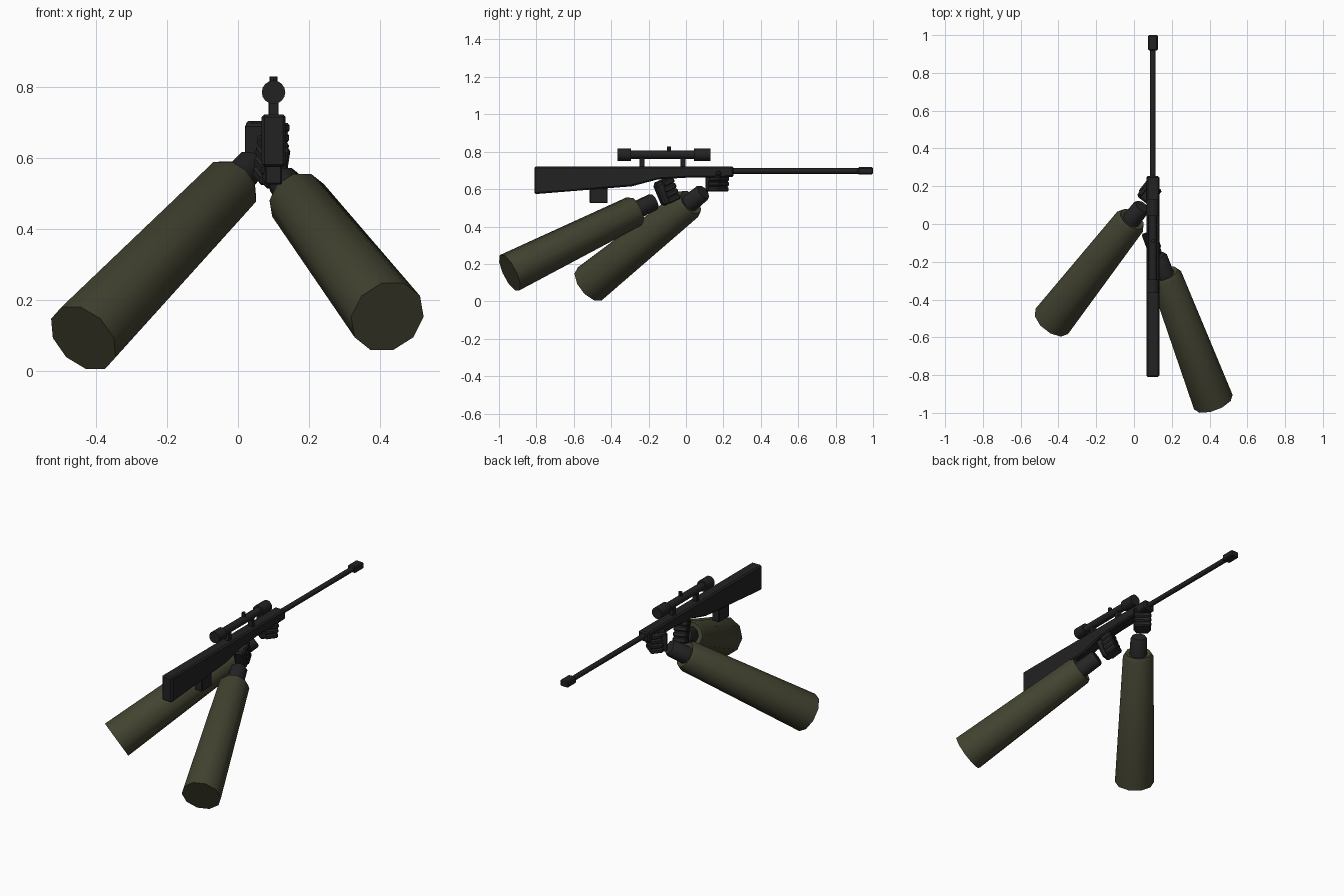
import bpy, bmesh, math
from mathutils import Vector, Matrix

if "Cube" in bpy.data.objects:
    bpy.data.objects.remove(bpy.data.objects["Cube"])

RX = 0.1  # rifle centre line


def material(name, rgb):
    m = bpy.data.materials.new(name)
    m.diffuse_color = (*rgb, 1)
    m.use_nodes = True
    m.node_tree.nodes["Principled BSDF"].inputs["Base Color"].default_value = m.diffuse_color
    return m


GUN = material("gun black", (0.016, 0.016, 0.017))
GLOVE = material("glove black", (0.018, 0.018, 0.019))
OLIVE = material("olive cloth", (0.056, 0.056, 0.031))


def finish(name, bm, mat, bevel=0.0, smooth=False, matrix=None):
    if matrix:
        bm.transform(matrix)
    bmesh.ops.recalc_face_normals(bm, faces=bm.faces)
    me = bpy.data.meshes.new(name)
    bm.to_mesh(me)
    bm.free()
    ob = bpy.data.objects.new(name, me)
    bpy.context.collection.objects.link(ob)
    me.materials.append(mat)
    if bevel:
        mod = ob.modifiers.new("bevel", 'BEVEL')
        mod.width = bevel
        mod.segments = 1
    if smooth:
        bpy.ops.object.select_all(action='DESELECT')
        bpy.context.view_layer.objects.active = ob
        ob.select_set(True)
        bpy.ops.object.shade_smooth_by_angle(angle=math.radians(40))
    return ob


def box(name, centre, size, mat, bevel=0.004, matrix=None):
    bm = bmesh.new()
    bmesh.ops.create_cube(bm, size=1)
    bm.transform(Matrix.Translation(centre) @ Matrix.Diagonal((*size, 1)))
    return finish(name, bm, mat, bevel, matrix=matrix)


def lathe(name, start, end, profile, mat, sides):
    """Rings of (distance, radius) along the line start -> end, capped."""
    axis = Vector(end) - Vector(start)
    bm = bmesh.new()
    rings = [[bm.verts.new((r * math.cos(2 * math.pi * i / sides),
                            r * math.sin(2 * math.pi * i / sides), d))
              for i in range(sides)] for d, r in profile]
    for a, b in zip(rings, rings[1:]):
        for i in range(sides):
            j = (i + 1) % sides
            bm.faces.new((a[i], a[j], b[j], b[i]))
    bm.faces.new(rings[0])
    bm.faces.new(rings[-1])
    m = Matrix.Translation(start) @ axis.to_track_quat('Z', 'Y').to_matrix().to_4x4()
    return finish(name, bm, mat, smooth=True, matrix=m)


# Stock: side profile extruded across x
bm = bmesh.new()
outline = [(-0.81, 0.722), (-0.81, 0.573), (-0.29, 0.615), (-0.15, 0.652),
           (0.0, 0.661), (0.255, 0.664), (0.255, 0.722)]
face = bm.faces.new([bm.verts.new((RX - 0.034, y, z)) for y, z in outline])
ext = bmesh.ops.extrude_face_region(bm, geom=[face])
bmesh.ops.translate(bm, vec=(0.068, 0, 0),
                    verts=[v for v in ext["geom"] if isinstance(v, bmesh.types.BMVert)])
finish("stock", bm, GUN, bevel=0.008)

# Barrel, muzzle and magazine
lathe("barrel", (RX, 0.24, 0.697), (RX, 0.95, 0.697), [(0, 0.015), (0.71, 0.015)], GUN, 12)
box("muzzle", (RX, 0.959, 0.698), (0.052, 0.082, 0.038), GUN, 0.006)
box("magazine", (RX, -0.467, 0.565), (0.048, 0.096, 0.08), GUN)

# Scope with flared ends, turret and two mounts
lathe("scope", (RX, -0.365, 0.784), (RX, 0.13, 0.784),
      [(0, 0.033), (0.072, 0.033), (0.072, 0.022), (0.408, 0.022),
       (0.408, 0.033), (0.495, 0.033)], GUN, 16)
lathe("scope_turret", (RX, -0.09, 0.78), (RX, -0.09, 0.83), [(0, 0.011), (0.048, 0.011)], GUN, 8)
for i, y in enumerate((-0.235, -0.017)):
    box(f"scope_mount_{i}", (RX, y, 0.745), (0.028, 0.026, 0.06), GUN, 0.002)


# Arms: tapered sleeve with a hemmed cuff, then the wrist
def arm(side, elbow, cuff, wrist_length):
    a, b = Vector(elbow), Vector(cuff)
    n = (b - a).length
    lathe(side + "_sleeve", a, b,
          [(0, 0.109), (n - 0.012, 0.086), (n + 0.008, 0.074), (n, 0.055)], OLIVE, 10)
    lathe(side + "_wrist", a, b,
          [(n - 0.06, 0.05), (n + wrist_length - 0.01, 0.047), (n + wrist_length, 0.04)], GLOVE, 10)


arm("right", (0.42, -0.943, 0.153), (0.165, -0.27, 0.485), 0.12)
arm("left", (-0.435, -0.515, 0.093), (-0.015, 0.02, 0.525), 0.11)


# Fists: palm block wrapped by four stacked fingers and a thumb
def fist(side, centre, yaw, pitch, size, thumb_x):
    w, d, h = size
    m = (Matrix.Translation(centre) @ Matrix.Rotation(math.radians(yaw), 4, 'Z')
         @ Matrix.Rotation(math.radians(pitch), 4, 'X'))
    box(side + "_palm", (0, -0.012, 0), (w * 0.9, d - 0.024, h), GLOVE, 0.01, m)
    for i in range(4):
        length = d * (0.72 - 0.03 * abs(i - 1))
        box(f"{side}_finger_{i}", (0, d / 2 - length / 2 - 0.004 * (3 - i) * 0.5, h * ((i + 0.5) / 4 - 0.5)),
            (w + 0.006, length, h / 4), GLOVE, 0.007, m)
    box(side + "_thumb", (thumb_x, 0.0, h / 2 - 0.008), (0.026, d * 0.8, 0.026), GLOVE, 0.007, m)


fist("right", (0.097, -0.102, 0.588), 20, 24, (0.07, 0.105, 0.125), -0.022)
fist("left", (0.078, 0.165, 0.642), -38, 0, (0.092, 0.105, 0.112), -0.03)
